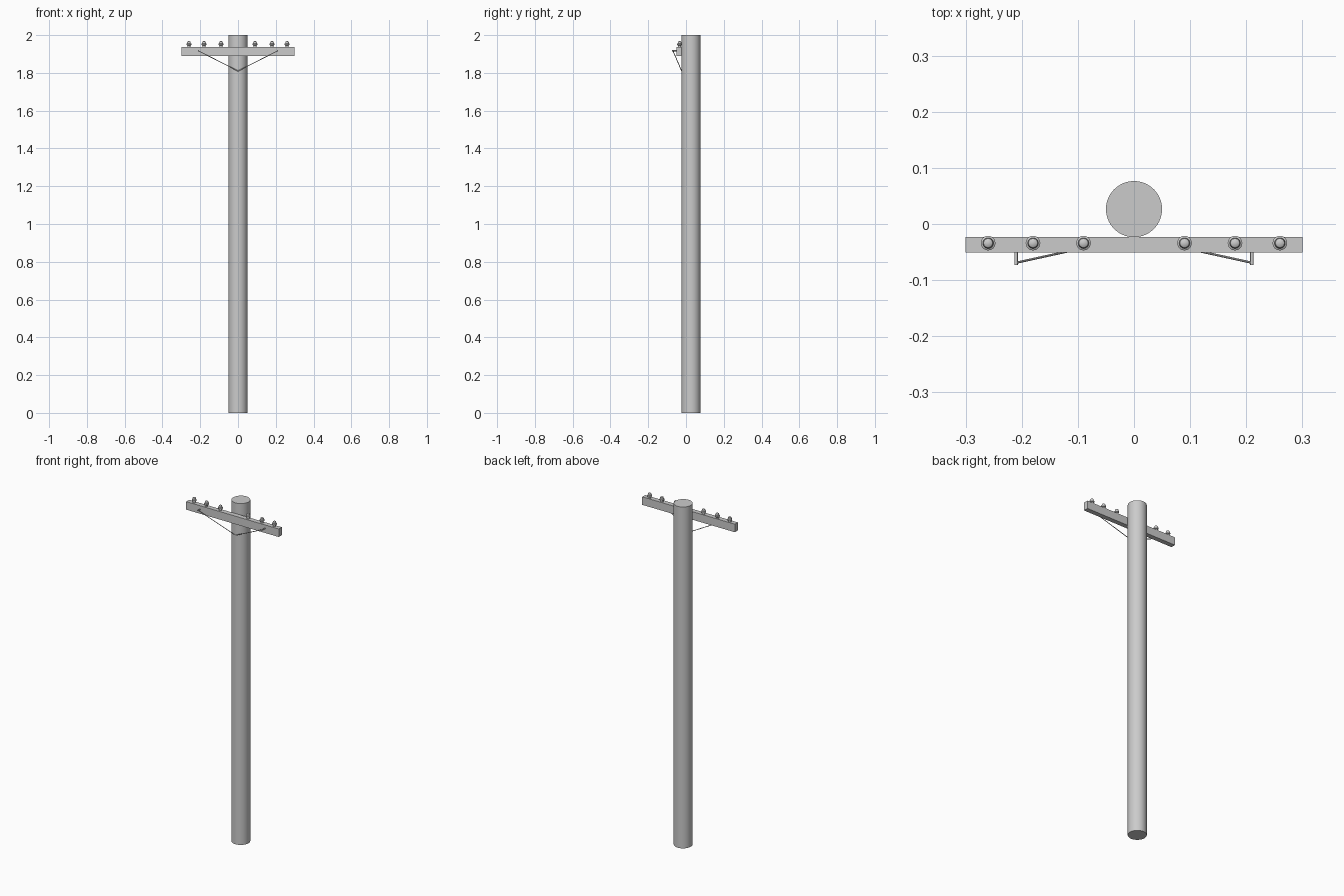
import bpy, math
from mathutils import Vector

cube = bpy.data.objects.get("Cube")
if cube:
    bpy.data.objects.remove(cube, do_unlink=True)

grey = bpy.data.materials.new("plain_grey")
grey.use_nodes = True
COLOUR = (0.6, 0.6, 0.6, 1)
grey.diffuse_color = COLOUR
grey.node_tree.nodes["Principled BSDF"].inputs["Base Color"].default_value = COLOUR


def finish(name, smooth=True):
    obj = bpy.context.object
    obj.name = name
    obj.data.materials.append(grey)
    if smooth:
        bpy.ops.object.shade_smooth_by_angle(angle=math.radians(35))
    return obj


def rod(name, start, end, radius, sides):
    a, b = Vector(start), Vector(end)
    bpy.ops.mesh.primitive_cylinder_add(
        vertices=sides, radius=radius, depth=(b - a).length, location=(a + b) / 2,
        rotation=(b - a).to_track_quat('Z', 'Y').to_euler())
    return finish(name)


def lathe(name, profile, location, sides=24):
    verts, faces = [], []
    for r, z in profile:
        for i in range(sides):
            t = math.tau * i / sides
            verts.append((r * math.cos(t), r * math.sin(t), z))
    for k in range(len(profile) - 1):
        for i in range(sides):
            j = (i + 1) % sides
            faces.append((k * sides + i, k * sides + j,
                          (k + 1) * sides + j, (k + 1) * sides + i))
    faces.append(tuple(reversed(range(sides))))
    faces.append(tuple(range(len(verts) - sides, len(verts))))
    mesh = bpy.data.meshes.new(name)
    mesh.from_pydata(verts, [], faces)
    obj = bpy.data.objects.new(name, mesh)
    obj.location = location
    bpy.context.collection.objects.link(obj)
    bpy.ops.object.select_all(action='DESELECT')
    obj.select_set(True)
    bpy.context.view_layer.objects.active = obj
    return finish(name)


# Pole
rod("pole", (0, 0.0265, 0), (0, 0.0265, 2), 0.05, 64)

# Crossarm
bpy.ops.mesh.primitive_cube_add(size=1, location=(0, -0.037, 1.914))
bpy.context.object.scale = (0.6, 0.028, 0.047)
finish("crossarm", smooth=False)

# Insulators: stem, flared skirt and rounded cap
profile = [(0.008, 0), (0.008, 0.008), (0.013, 0.011), (0.013, 0.017),
           (0.0095, 0.019), (0.0095, 0.024), (0.008, 0.028), (0.004, 0.0305)]

# Both halves of the crossarm fittings
for side, s in (("left", 1), ("right", -1)):
    for label, x in (("inner", 0.09), ("middle", 0.18), ("outer", 0.26)):
        lathe(f"{side}_{label}_insulator", profile, (s * x, -0.034, 1.937))
    rod(f"{side}_brace_bolt", (s * 0.21, -0.0735, 1.917), (s * 0.21, -0.045, 1.917), 0.003, 12)
    rod(f"{side}_brace", (s * 0.21, -0.069, 1.917), (0, -0.023, 1.81), 0.002, 8)
